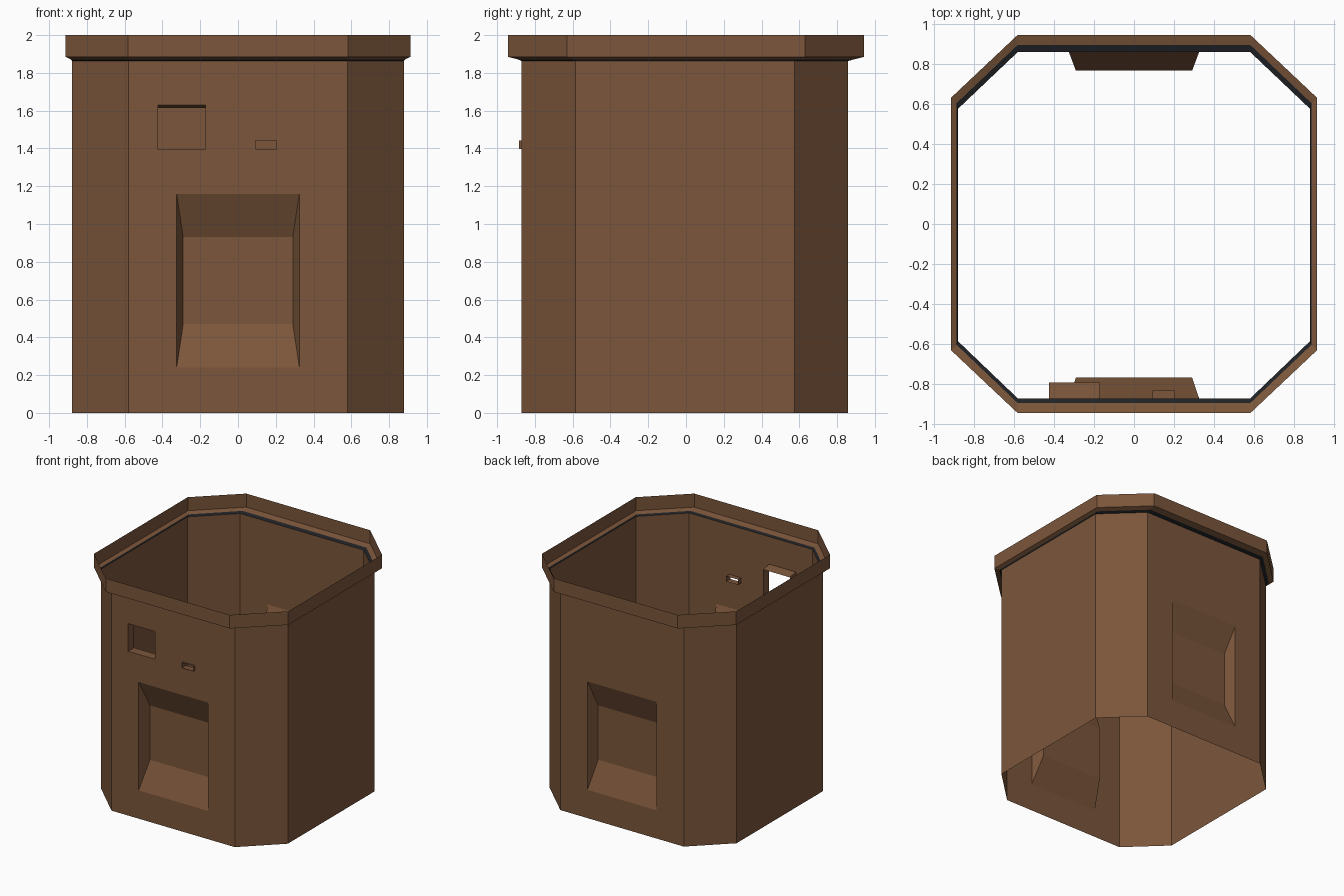
import bpy, bmesh

if "Cube" in bpy.data.objects:
    bpy.data.objects.remove(bpy.data.objects["Cube"])


def material(name, rgb):
    m = bpy.data.materials.new(name)
    m.diffuse_color = (*rgb, 1)
    m.use_nodes = True
    m.node_tree.nodes["Principled BSDF"].inputs["Base Color"].default_value = m.diffuse_color
    return m


BROWN = material("brown", (0.2, 0.093, 0.043))
BLACK = material("near_black", (0.015, 0.016, 0.019))


def build(name, quads, mat, parent_fix=True):
    """Make an object from a list of quads given as corner points."""
    bm = bmesh.new()
    for q in quads:
        bm.faces.new([bm.verts.new(p) for p in q])
    bmesh.ops.remove_doubles(bm, verts=bm.verts, dist=0.0005)
    bmesh.ops.recalc_face_normals(bm, faces=bm.faces)
    me = bpy.data.meshes.new(name)
    bm.to_mesh(me)
    bm.free()
    me.materials.append(mat)
    ob = bpy.data.objects.new(name, me)
    bpy.context.collection.objects.link(ob)
    return ob


def octagon(hx, y0, y1, cx, c0, c1, z):
    """Chamfered rectangle; edge 0 is the front, edge 4 the back."""
    return [(-cx, y0, z), (cx, y0, z), (hx, c0, z), (hx, c1, z),
            (cx, y1, z), (-cx, y1, z), (-hx, c1, z), (-hx, c0, z)]


def loft(rings, skip=()):
    quads = []
    for a, b in zip(rings, rings[1:]):
        n = len(a)
        quads += [(a[i], a[(i + 1) % n], b[(i + 1) % n], b[i])
                  for i in range(n) if i not in skip]
    return quads


def pierced_wall(y, x0, x1, z0, z1, holes):
    """Flat wall in the xz plane with rectangular openings (x0, x1, z0, z1)."""
    xs = sorted({x0, x1} | {v for h in holes for v in h[:2]})
    zs = sorted({z0, z1} | {v for h in holes for v in h[2:]})
    quads = []
    for a, b in zip(xs, xs[1:]):
        for c, d in zip(zs, zs[1:]):
            mx, mz = (a + b) / 2, (c + d) / 2
            if not any(h[0] < mx < h[1] and h[2] < mz < h[3] for h in holes):
                quads.append(((a, y, c), (b, y, c), (b, y, d), (a, y, d)))
    return quads


def rect(x0, x1, z0, z1, y):
    return [(x0, y, z0), (x1, y, z0), (x1, y, z1), (x0, y, z1)]


TOP = 1.863
FRONT, BACK = -0.87, 0.858
HATCH = (-0.325, 0.325, 0.24, 1.16)
HATCH_IN = (-0.29, 0.29, 0.47, 0.932)
WINDOW = (-0.423, -0.172, 1.395, 1.63)
SLOT = (0.092, 0.203, 1.398, 1.443)

# Body shell, open at top and bottom, with openings front and back
body_args = (0.878, FRONT, BACK, 0.58, -0.585, 0.575)
body_low, body_top = octagon(*body_args, 0), octagon(*body_args, TOP)
build("body_shell", loft([body_low, body_top], skip=(0, 4))
      + pierced_wall(FRONT, -0.58, 0.58, 0, TOP, [HATCH, WINDOW, SLOT])
      + pierced_wall(BACK, -0.58, 0.58, 0, TOP, [HATCH]), BROWN)

# Recessed hatches, front and back
for name, y, yin in (("front_hatch", FRONT, -0.767), ("back_hatch", BACK, 0.765)):
    inner = rect(*HATCH_IN, yin)
    build(name, loft([rect(*HATCH, y), inner]) + [inner], BROWN)

# Window and slot tunnels through the front
build("window_tunnel", loft([rect(*WINDOW, FRONT),
                             rect(*WINDOW[:3], 1.615, -0.79)]), BROWN)
build("slot_tunnel", loft([rect(*SLOT, -0.885), rect(*SLOT, -0.83)]), BROWN)

# Dark seam under the rim
seam = octagon(0.885, -0.892, 0.892, 0.582, -0.603, 0.603, 1.872)
build("rim_seam", loft([body_top, seam]), BLACK)

# Flared rim
rim_args = (0.913, -0.942, 0.942, 0.582, -0.63, 0.63)
build("rim", loft([seam, octagon(*rim_args, 1.885), octagon(*rim_args, 2.0)]), BROWN)
